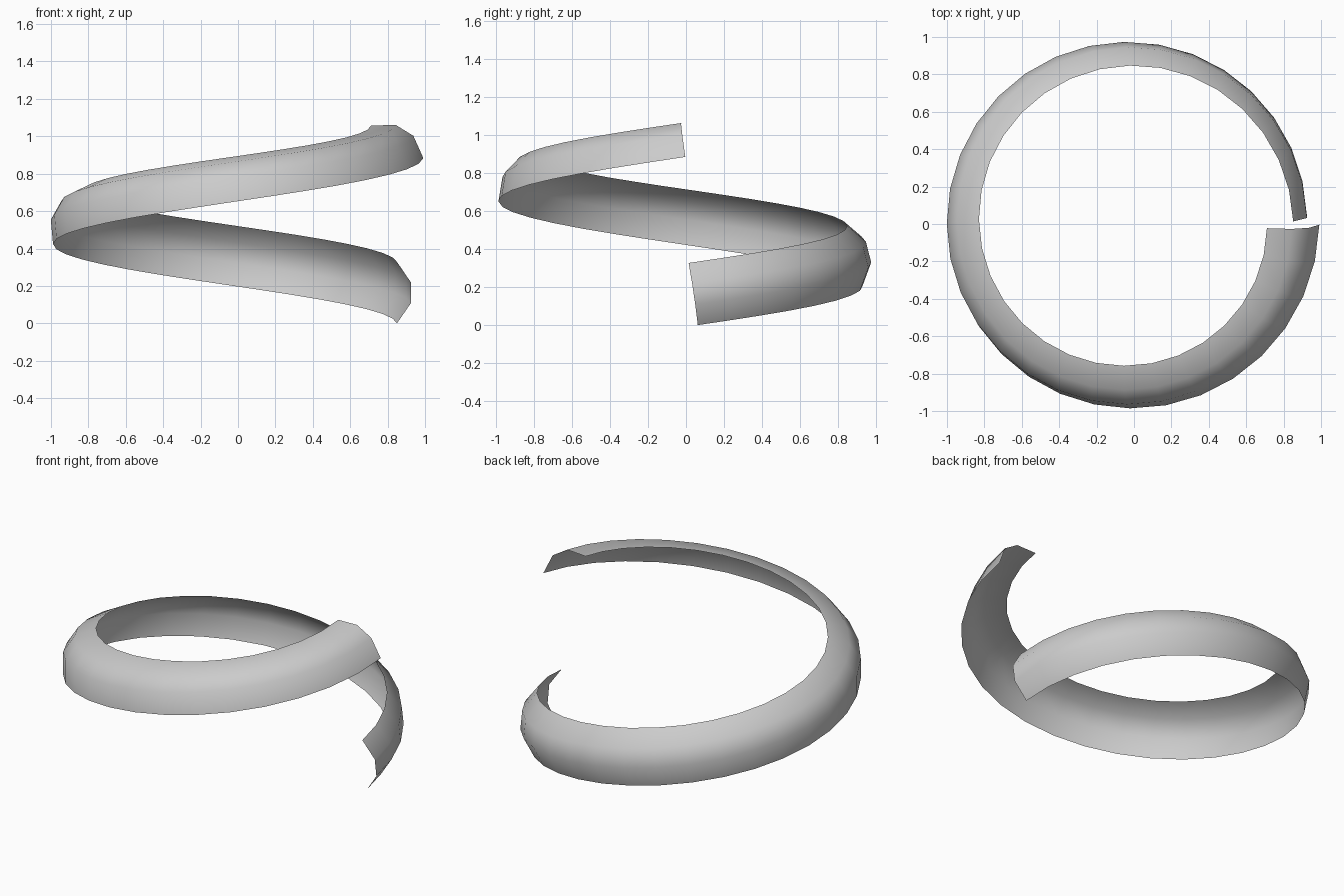
import bpy, math
from mathutils import Vector

if "Cube" in bpy.data.objects:
    bpy.data.objects.remove(bpy.data.objects["Cube"])

# Spiral ribbon: a curved strip swept along one helix turn, twisting as it climbs
SEGMENTS = 32
RADIUS, CX, CY = 0.88, -0.029, 0.008
Z0, RISE = 0.163, 0.807
A0, A1 = 0.034, 2 * math.pi - 0.024
TWIST = math.radians(58)
PROFILE = [(0, -0.165), (0.074, -0.056), (0.074, 0.056), (0, 0.165)]  # outward, along strip

verts, faces = [], []
n = len(PROFILE)
for i in range(SEGMENTS + 1):
    t = i / SEGMENTS
    a = A0 + (A1 - A0) * t
    out = Vector((math.cos(a), math.sin(a), 0))
    tangent = Vector((-math.sin(a) * RADIUS * (A1 - A0),
                      math.cos(a) * RADIUS * (A1 - A0), RISE)).normalized()
    up = out.cross(tangent)
    centre = Vector((CX, CY, Z0 + RISE * t)) + out * RADIUS
    c, s = math.cos(TWIST * t), math.sin(TWIST * t)
    for p, q in PROFILE:
        verts.append(centre + out * (p * c - q * s) + up * (p * s + q * c))

# Quads between neighbouring cross-sections, facing outward
for i in range(SEGMENTS):
    for j in range(n - 1):
        k = i * n + j
        faces.append((k, k + n, k + n + 1, k + 1))

mesh = bpy.data.meshes.new("spiral_ribbon")
mesh.from_pydata([tuple(v) for v in verts], [], faces)
mesh.update()
mesh.shade_smooth()
ribbon = bpy.data.objects.new("spiral_ribbon", mesh)
bpy.context.collection.objects.link(ribbon)
